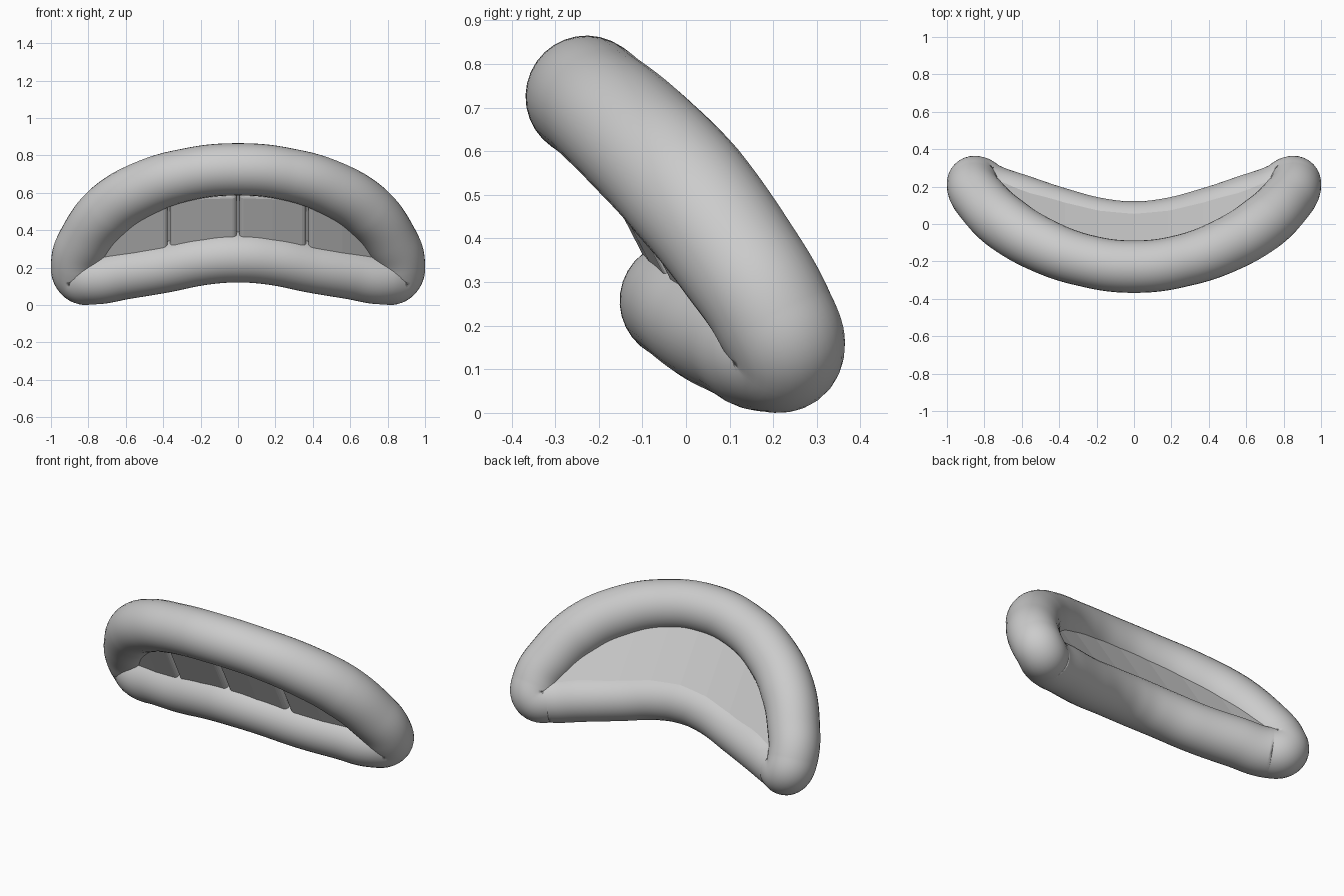
import bpy
import bmesh
from mathutils import Vector

cube = bpy.data.objects.get("Cube")
if cube:
    bpy.data.objects.remove(cube)

grey = bpy.data.materials.new("plain_grey")
grey.use_nodes = True
tone = (0.6, 0.6, 0.6, 1)
grey.diffuse_color = tone
grey.node_tree.nodes["Principled BSDF"].inputs["Base Color"].default_value = tone

# Lips: one closed round tube, mirrored from its left half (x, y, z, thickness)
half = [(0, -.228, .725, 1), (.27, -.193, .698, 1), (.51, -.105, .62, 1.05),
        (.69, .005, .505, 1.08), (.805, .115, .36, 1.04), (.86, .2, .225, 1),
        (.845, .228, .15, .97), (.775, .187, .14, .98), (.6, .125, .168, .98),
        (.4, .06, .2, .97), (.18, .003, .243, .97), (0, -.015, .257, .98)]
path = half + [(-x, y, z, r) for x, y, z, r in half[-2:0:-1]]
curve = bpy.data.curves.new("lips", "CURVE")
curve.dimensions = "3D"
curve.resolution_u = 12
curve.bevel_depth = .14
curve.bevel_resolution = 14
spline = curve.splines.new("BEZIER")
spline.bezier_points.add(len(path) - 1)
spline.use_cyclic_u = True
for point, (x, y, z, r) in zip(spline.bezier_points, path):
    point.co = (x, y, z)
    point.radius = r
    point.handle_left_type = point.handle_right_type = "AUTO"
lips = bpy.data.objects.new("lips", curve)
bpy.context.collection.objects.link(lips)
bpy.context.view_layer.update()
bpy.ops.object.select_all(action="DESELECT")
lips.select_set(True)
bpy.context.view_layer.objects.active = lips
bpy.ops.object.convert(target="MESH")
lips = bpy.context.view_layer.objects.active
lips.data.materials.clear()
lips.data.materials.append(grey)
bpy.ops.object.shade_smooth()

# Tooth row frame: leaning up and forward, sweeping back and down to the sides
UP = Vector((0, -.56, .83))
BACK = Vector((0, .83, .56))
TOP_FRONT = Vector((0, -.23, .582))
HEIGHT = .38


def row_point(x, depth, drop):
    return (TOP_FRONT + Vector((x, 0, 0)) + BACK * (depth + .16 * x * x)
            - UP * (drop + .3 * x * x))


def slab(name, xs, near_top, near_bottom, far, bevel=0):
    """Bent slab through the stations xs along the tooth row."""
    bm = bmesh.new()
    rings = [[bm.verts.new(row_point(x, d, h)) for d, h in
              ((near_top, 0), (far, 0), (far, HEIGHT), (near_bottom, HEIGHT))]
             for x in xs]
    for a, b in zip(rings, rings[1:]):
        for i in range(4):
            j = (i + 1) % 4
            bm.faces.new((a[i], a[j], b[j], b[i]))
    bm.faces.new(rings[0])
    bm.faces.new(rings[-1][::-1])
    bmesh.ops.recalc_face_normals(bm, faces=bm.faces)
    mesh = bpy.data.meshes.new(name)
    bm.to_mesh(mesh)
    bm.free()
    mesh.materials.append(grey)
    obj = bpy.data.objects.new(name, mesh)
    bpy.context.collection.objects.link(obj)
    if bevel:
        mod = obj.modifiers.new("rounded_edges", "BEVEL")
        mod.width = bevel
        mod.segments = 3
        mod.limit_method = "ANGLE"


# Continuous wall behind the teeth
slab("tooth_backing", [-.74 + .185 * i for i in range(9)], .05, .05, .12)

# Four teeth with narrow gaps
GAP = .007
for side, sign in (("left", 1), ("right", -1)):
    for kind, start, end in (("inner", 0, .37), ("outer", .37, .75)):
        a, b = start + GAP, end - GAP
        slab(f"{side}_{kind}_tooth", [sign * (a + (b - a) * i / 2) for i in range(3)],
             .015, -.03, .09, .022)
